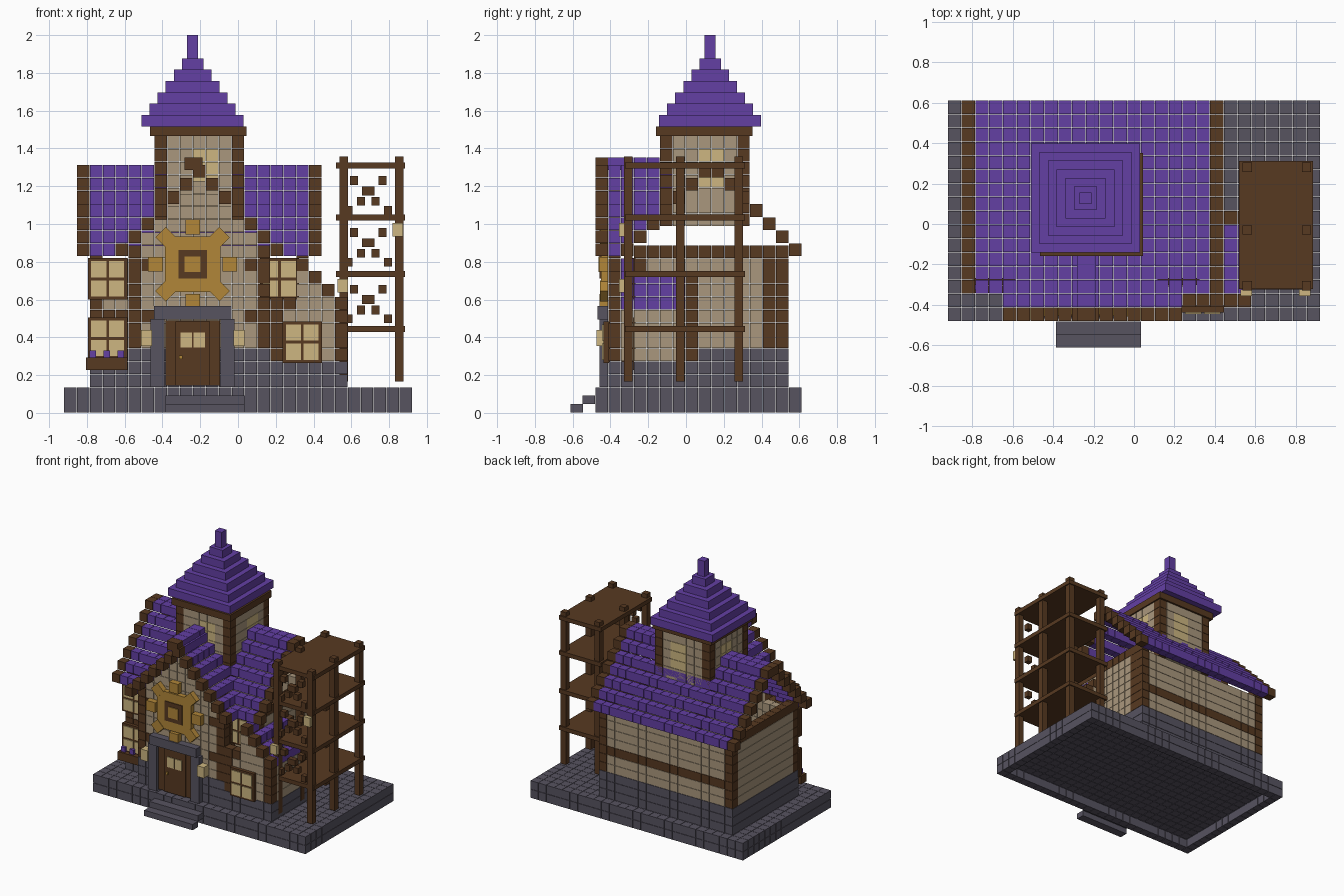
import bpy, bmesh
from mathutils import Matrix, Vector
from math import pi

cube = bpy.data.objects.get("Cube")
if cube:
    bpy.data.objects.remove(cube)

U = 0.0683                     # block pitch
X0, Y0 = -13.5 * U, -0.481     # corner of the block grid
CX = -0.24                     # centre line of the door, emblem and spire


def material(name, r, g, b):
    m = bpy.data.materials.new(name)
    m.use_nodes = True
    m.diffuse_color = (r, g, b, 1)
    m.node_tree.nodes["Principled BSDF"].inputs["Base Color"].default_value = (r, g, b, 1)
    return m


PURPLE = material("purple tile", 0.125, 0.05, 0.37)
STONE = material("grey stone", 0.095, 0.087, 0.118)
WOOD = material("brown wood", 0.095, 0.041, 0.015)
PLASTER = material("beige plaster", 0.40, 0.31, 0.205)
GLASS = material("pale glow", 0.61, 0.47, 0.22)
GOLD = material("gold", 0.44, 0.24, 0.04)


def build(name, boxes):
    """boxes: list of (matrix, material), each a unit cube transformed."""
    bm = bmesh.new()
    mesh = bpy.data.meshes.new(name)
    mats = []
    for matrix, mat in boxes:
        if mat not in mats:
            mats.append(mat)
            mesh.materials.append(mat)
        made = bmesh.ops.create_cube(bm, size=1, matrix=matrix)
        for f in {f for v in made["verts"] for f in v.link_faces}:
            f.material_index = mats.index(mat)
    bm.to_mesh(mesh)
    bm.free()
    obj = bpy.data.objects.new(name, mesh)
    bpy.context.scene.collection.objects.link(obj)
    return obj


def box(x0, x1, y0, y1, z0, z1, mat, turn=0):
    mid = Vector((x0 + x1, y0 + y1, z0 + z1)) / 2
    m = Matrix.Translation(mid) @ Matrix.Rotation(turn, 4, 'Y')
    return m @ Matrix.Diagonal((x1 - x0, y1 - y0, z1 - z0, 1)), mat


def blocks(name, cells, z0=0.0, pitch=U):
    """cells: {(i, j, k): material} on the block grid."""
    s = U * 0.965
    size = Matrix.Diagonal((s, s, pitch * 0.965, 1))
    return build(name, [
        (Matrix.Translation((X0 + (i + .5) * U, Y0 + (j + .5) * U, z0 + (k + .5) * pitch)) @ size, m)
        for (i, j, k), m in cells.items()])


# Stone base, hollow underneath
blocks("base", {(i, j, k): STONE for i in range(27) for j in range(16) for k in (0, 1)
                if k or i in (0, 26) or j in (0, 15)})
build("front_steps", [box(CX - .145, CX + .275, y, y + .066, z, z + .045, STONE)
                      for y, z in ((-.612, .002), (-.547, .046))])

# Main walls: sides, back and the set-back front
walls = {}
for k in range(2, 13):
    for i in range(2, 19):
        for j in range(3, 15):
            side, end = i in (2, 18), j in (3, 14)
            if not (side or end) or (j == 3 and 5 < i < 15):
                continue
            if k == 12 and not side:
                continue
            post = (side and end) or (side and j == 13 and i == 18)
            beam = k == 12 or (k == 7 and end)
            walls[i, j, k] = STONE if k < 5 else WOOD if post or beam else PLASTER
blocks("main_walls", walls)

# Projecting front gable wall with short returns
gable = {}
for i in range(5, 16):
    for k in range(2, 18 - abs(i - 10)):
        edge = i in (5, 15)
        wood = edge or (k in (7, 11) and i in (6, 14))
        mat = STONE if k < 5 else WOOD if wood else PLASTER
        gable[i, 1, k] = mat
        if edge and k < 12:
            gable[i, 2, k] = mat
blocks("front_gable_wall", gable)

# Side wing walls and lean-to roof
wing, wing_roof = {}, {}
for i in range(16, 22):
    for j in range(1, 8):
        if i > 17:
            wing_roof[i, j, 29 - i] = WOOD if j in (1, 7) else PURPLE
        if j == 1 or i == 21 or (j == 7 and i > 18):
            for k in range(2, 29 - i if i > 17 else 9):
                post = (i in (16, 21) and j in (1, 7)) or (i == 17 and k > 7)
                wing[i, j, k] = STONE if k < 4 else WOOD if post else PLASTER
blocks("wing_walls", wing)
blocks("wing_roof", wing_roof)

# Crossed stepped roof: the higher of the two slopes wins in each column
roof = {}
for i in range(1, 20):
    for j in range(16):
        main = min(j - 2, 15 - j)
        cross = 6 - abs(i - 10) if j < 9 else -1
        top = max(main, cross)
        if top < 0 or (7 < i < 13 and 5 < j < 11):
            continue
        trim = i in (1, 19) or j == 0
        roof[i, j, top] = WOOD if trim else PURPLE
blocks("stepped_roof", roof, 0.829, 0.0692)
build("gable_ridge_cap", [box(CX - .042, CX + .053, Y0 + j * U + .001, Y0 + (j + 1) * U - .001,
                              1.285, 1.353, PURPLE if j else WOOD) for j in range(5)])

# Tower: corner posts, plaster and a window on every side
tower = {}
for i in range(7, 14):
    for j in range(5, 12):
        ends = (i in (7, 13)) + (j in (5, 11))
        if ends:
            along = j if i in (7, 13) else i + (-2)
            for k in range(7):
                pane = along in (8, 9) and 3 <= k <= 5
                tower[i, j, k] = WOOD if ends == 2 else GLASS if pane else PLASTER
blocks("tower", tower, 1.466 - 7 * U)
build("tower_cap", [box(-.466, .044, -.158, .352, 1.465, 1.517, WOOD)])

# Stepped spire with finial
TY = 0.128
tiers = [box(CX - h, CX + h, TY - h, TY + h, 1.517 + n * .06, 1.577 + n * .06, PURPLE)
         for n, h in enumerate(.27 - .0425 * n for n in range(6))]
tiers.append(box(CX - .029, CX + .029, TY - .029, TY + .029, 1.87, 2.0, PURPLE))
build("spire", tiers)


# Four-pane windows
def window(name, x, y, z):
    parts = [box(x - .104, x + .104, y - .025, y + .01, z - .11, z + .11, WOOD)]
    for sx in (-.047, .047):
        for sz in (-.051, .051):
            parts.append(box(x + sx - .04, x + sx + .04, y - .032, y - .02,
                             z + sz - .043, z + sz + .043, GLASS))
    build(name, parts)


Y_FRONT, Y_MAIN = Y0 + U, Y0 + 3 * U
window("upper_right_window", -.69, Y_MAIN, .71)
window("lower_right_window", -.69, Y_MAIN, .395)
window("upper_left_window", .22, Y_MAIN, .71)
window("wing_window", .34, Y_FRONT, .375)

# Planter with flowers
build("planter", [box(-.805, -.585, Y_MAIN - .065, Y_MAIN, .228, .292, WOOD)] +
      [box(x - .017, x + .017, Y_MAIN - .05, Y_MAIN - .016, .292, .33, PURPLE)
       for x in (-.77, -.695, -.62)])

# Door with stone surround and lanterns
door = [box(CX - .145, CX + .145, Y_FRONT - .02, Y_FRONT, .145, .49, WOOD),
        box(CX - .092, CX + .092, Y_FRONT - .028, Y_FRONT - .015, .145, .485, WOOD),
        box(CX - .073, CX - .055, Y_FRONT - .04, Y_FRONT - .02, .285, .305, GOLD)]
surround = [box(CX - .205, CX + .205, Y_FRONT - .055, Y_FRONT, .495, .565, STONE)]
lanterns = []
for s in (-1, 1):
    door.append(box(CX + s * .034 - .03, CX + s * .034 + .03, Y_FRONT - .034, Y_FRONT - .02, .345, .425, GLASS))
    surround.append(box(CX + s * .185 - .037, CX + s * .185 + .037, Y_FRONT - .045, Y_FRONT, .137, .497, STONE))
    lanterns.append(box(CX + s * .245 - .029, CX + s * .245 + .029, Y_FRONT - .06, Y_FRONT, .355, .44, GLASS))
build("door", door)
build("door_surround", surround)
build("door_lanterns", lanterns)

# Sunburst emblem: plate, ring, four square and four turned rays
EZ = 0.787


def plate(dx, dz, h, d0, d1, mat, turn=0):
    return box(CX + dx - h, CX + dx + h, Y_FRONT - d1, Y_FRONT - d0, EZ + dz - h, EZ + dz + h, mat, turn)


emblem = [plate(0, 0, .147, 0, .038, GOLD), plate(0, 0, .076, .03, .044, WOOD),
          plate(0, 0, .042, .035, .05, GOLD)]
for a, b in ((1, 0), (-1, 0), (0, 1), (0, -1)):
    emblem.append(plate(a * .197, b * .197, .039, 0, .045, GOLD))
for a in (-1, 1):
    for b in (-1, 1):
        emblem.append(plate(a * .142, b * .142, .039, 0, .042, GOLD, pi / 4))
build("emblem", emblem)

# Scaffold: posts, decks, small cross braces and lanterns
decks = (.445, .735, 1.035, 1.31)
build("scaffold_posts", [box(x - .023, x + .023, y - .023, y + .023, .165, 1.358, WOOD)
                         for x in (.56, .853) for y in (-.305, -.03, .28)])
build("scaffold_decks", [box(.52, .885, -.322, .312, z - .016, z + .016, WOOD) for z in decks])
braces = []
for z in decks[1:]:
    for dx, dz in ((.075, .08), (0, .135), (.038, .19), (.104, .237)):
        for s in ((-1, 1) if dx else (1,)):
            x = .69 + s * dx
            w = .033 if dx == 0 else .021
            braces.append(box(x - w, x + w, -.325, -.285, z - dz - .023, z - dz + .023, WOOD))
build("scaffold_braces", braces)
build("scaffold_lanterns", [box(x - .028, x + .028, -.355, -.325, z - .036, z + .036, GLASS)
                            for x, z in ((.555, .673), (.845, .97))])
